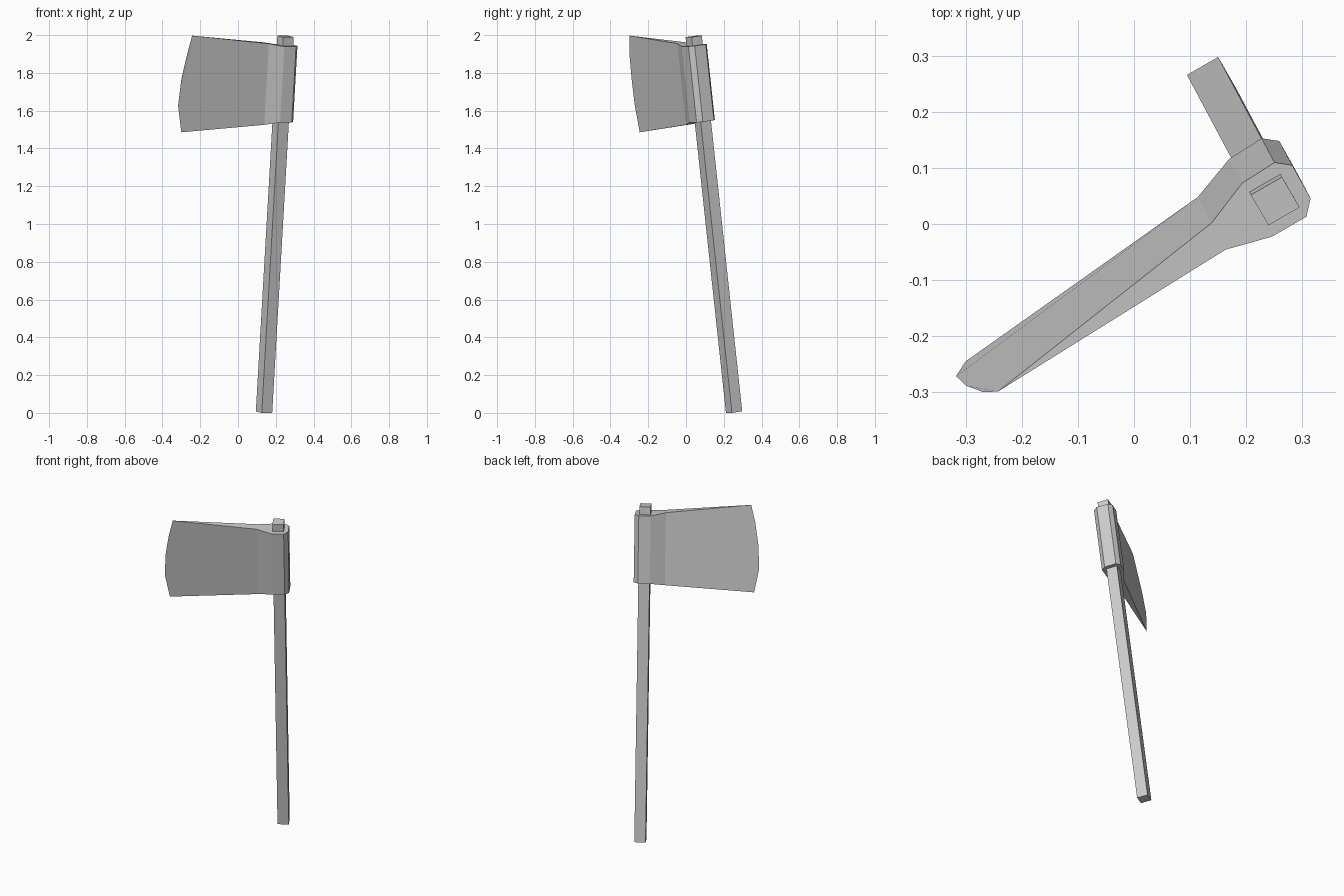
import bpy
import bmesh
import math
from mathutils import Matrix, Vector

cube = bpy.data.objects.get("Cube")
if cube:
    bpy.data.objects.remove(cube, do_unlink=True)

# One plain grey for wood and metal
grey = bpy.data.materials.new("plain_grey")
grey.use_nodes = True
grey.diffuse_color = (0.6, 0.6, 0.6, 1)
grey.node_tree.nodes["Principled BSDF"].inputs["Base Color"].default_value = grey.diffuse_color

# Leaning frame: local z runs up the handle, local -x points to the cutting edge
foot = Vector((0.1375, 0.255, 0))
axis = Vector((0.0573, -0.1075, 1)).normalized()
side = axis.cross(Vector((math.cos(math.radians(30)), 0.5, 0))).normalized()
along = side.cross(axis)
frame = Matrix((along, side, axis)).transposed().to_4x4()
frame.translation = foot


def finish(name, bm):
    bmesh.ops.recalc_face_normals(bm, faces=bm.faces)
    mesh = bpy.data.meshes.new(name)
    bm.to_mesh(mesh)
    bm.free()
    mesh.materials.append(grey)
    obj = bpy.data.objects.new(name, mesh)
    obj.matrix_world = frame
    bpy.context.collection.objects.link(obj)
    return obj


# Handle: a long square bar
bm = bmesh.new()
bar = Matrix.Translation((0, 0, 1.006)) @ Matrix.Diagonal((0.064, 0.063, 2.004, 1))
bmesh.ops.create_cube(bm, size=1, matrix=bar)
finish("handle", bm)

# Axe head: eye prism, tapering neck and wedge blade in one closed shell
bm = bmesh.new()
eye_outline = [(-0.035, 0.052), (0.033, 0.055), (0.058, 0.035),
               (0.057, -0.033), (0.034, -0.058), (-0.037, -0.058)]
neck_outline = [(-0.118, 0.019), (-0.12, -0.035)]


def ring(outline, z):
    return [bm.verts.new((x, y, z)) for x, y in outline]


eye_top, eye_low = ring(eye_outline, 1.961), ring(eye_outline, 1.556)
neck_top, neck_low = ring(neck_outline, 1.974), ring(neck_outline, 1.541)
edge = [bm.verts.new(p) for p in [(-0.598, -0.046, 2.02), (-0.622, -0.045, 1.919),
                                  (-0.643, -0.036, 1.787), (-0.65, -0.03, 1.645),
                                  (-0.623, -0.033, 1.503)]]

# Eye walls, open towards the neck
for i in range(len(eye_outline) - 1):
    bm.faces.new((eye_top[i], eye_top[i + 1], eye_low[i + 1], eye_low[i]))

# Caps, neck slopes and wedge ends at top and bottom
for eye, neck, tip in ((eye_top, neck_top, edge[0]), (eye_low, neck_low, edge[-1])):
    bm.faces.new(eye)
    bm.faces.new((eye[0], eye[-1], neck[1], neck[0]))
    bm.faces.new((neck[0], neck[1], tip))

# Neck cheeks and the two blade faces meeting at the cutting edge
for n, e in ((0, 0), (1, -1)):
    bm.faces.new((eye_top[e], neck_top[n], neck_low[n], eye_low[e]))
    bm.faces.new((neck_top[n], *edge, neck_low[n]))
finish("axe_head", bm)
